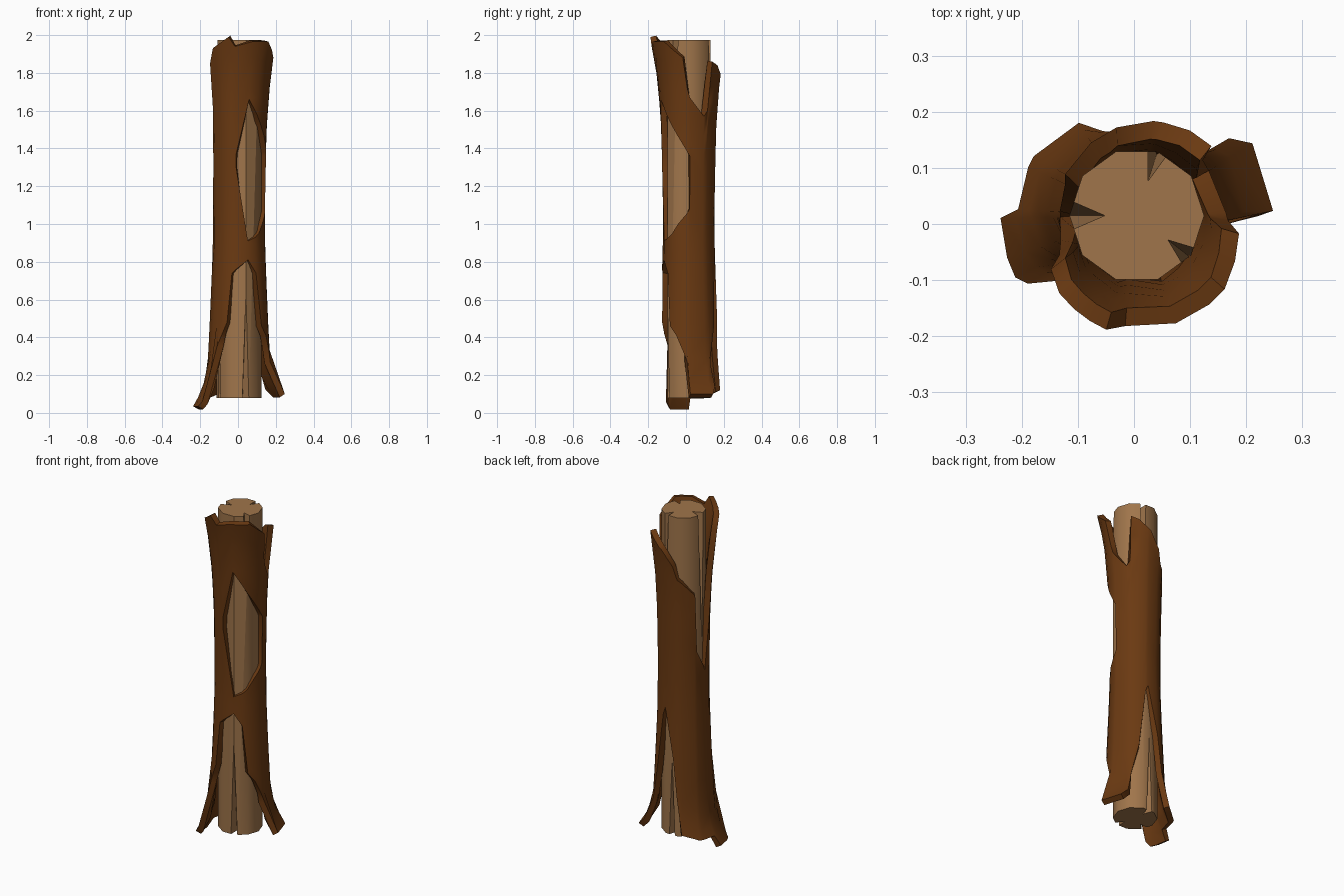
import bpy, bmesh, math
from mathutils import Vector

if "Cube" in bpy.data.objects:
    bpy.data.objects.remove(bpy.data.objects["Cube"])

CX, CY = 0.005, 0.015


def material(name, rgb):
    m = bpy.data.materials.new(name)
    m.diffuse_color = (*rgb, 1)
    m.use_nodes = True
    m.node_tree.nodes["Principled BSDF"].inputs["Base Color"].default_value = m.diffuse_color
    return m


bark_mat = material("brown bark", (0.147, 0.042, 0.006))
wood_mat = material("bare wood", (0.35, 0.178, 0.07))


def polar(deg, r, z):
    a = math.radians(deg)
    return Vector((CX + r * math.cos(a), CY + r * math.sin(a), z))


def make(name, bm, mat):
    me = bpy.data.meshes.new(name)
    bm.normal_update()
    bm.to_mesh(me)
    bm.free()
    me.materials.append(mat)
    ob = bpy.data.objects.new(name, me)
    bpy.context.collection.objects.link(ob)
    return ob


def activate(ob):
    bpy.ops.object.select_all(action='DESELECT')
    ob.select_set(True)
    bpy.context.view_layer.objects.active = ob


# bare wood core, ten-sided
bm = bmesh.new()
rings = [[bm.verts.new(polar(36 * i, 0.12, z)) for i in range(10)] for z in (0.08, 1.975)]
for i in range(10):
    j = (i + 1) % 10
    bm.faces.new((rings[0][i], rings[0][j], rings[1][j], rings[1][i]))
bm.faces.new(rings[1])
bm.faces.new(rings[0][::-1])
core = make("wood_core", bm, wood_mat)

# tapering cracks cut into both ends: angle, tip radius, half width, end z, far z
cracks = [(72, 0.062, 0.024, 2.0, 1.45), (180, 0.055, 0.034, 2.0, 1.2),
          (-38, 0.068, 0.026, 2.0, 1.5), (288, 0.06, 0.026, 0.05, 0.65),
          (92, 0.06, 0.026, 0.05, 0.6), (205, 0.065, 0.026, 0.05, 0.5)]
for deg, tip, half, z0, z1 in cracks:
    w = math.degrees(half / 0.135)
    bm = bmesh.new()
    for p in (polar(deg, tip, z0), polar(deg - w, 0.14, z0),
              polar(deg + w, 0.14, z0), polar(deg, 0.122, z1)):
        bm.verts.new(p)
    bmesh.ops.convex_hull(bm, input=bm.verts)
    bmesh.ops.recalc_face_normals(bm, faces=bm.faces)
    cutter = make("crack_cutter", bm, wood_mat)
    cutter.hide_render = True
    activate(core)
    mod = core.modifiers.new("crack", 'BOOLEAN')
    mod.operation = 'DIFFERENCE'
    mod.solver = 'EXACT'
    mod.object = cutter
    bpy.ops.object.modifier_apply(modifier=mod.name)
    bpy.data.objects.remove(cutter)

# bark radius by height: flared roots, narrow middle, flared top
PROFILE = [(0.035, 0.243), (0.12, 0.195), (0.25, 0.166), (0.45, 0.156), (0.8, 0.141),
           (1.0, 0.136), (1.5, 0.146), (1.75, 0.165), (1.9, 0.188), (2.0, 0.213)]


def radius(z):
    if z <= PROFILE[0][0]:
        return PROFILE[0][1]
    for (a, ra), (b, rb) in zip(PROFILE, PROFILE[1:]):
        if z <= b:
            return ra + (rb - ra) * (z - a) / (b - a)
    return PROFILE[-1][1]


# ragged bark edges: angle, bottom z, top z
COLS = [(2, .10, 1.67), (32, .10, 1.57), (40, .14, 1.60), (43, .27, 1.86), (58, .45, 1.84),
        (74, .80, 1.80), (80, .84, 1.79), (103, .55, 1.70), (112, .32, 1.62), (122, .12, 1.60),
        (150, .09, 1.52), (156, .09, 1.18), (177, .09, 1.08), (181, .035, 1.05),
        (198, .035, 1.33), (207, .035, 1.62), (212, .06, 1.85), (225, .36, 1.93),
        (236, .42, 1.95), (246, .48, 1.97), (255, .74, 1.99), (264, .76, 1.94),
        (290, .81, 1.965), (309, .74, 1.965), (320, .46, 1.965), (335, .41, 1.92),
        (350, .32, 1.88), (357, .27, 1.72)]
# hole in the bark: angle -> lower and upper z
HOLE = {264: (1.30, 1.37), 290: (.91, 1.66), 309: (.93, 1.58), 320: (.95, 1.53),
        335: (1.0, 1.47), 350: (1.04, 1.41), 357: (1.06, 1.38), 2: (1.08, 1.36)}
LOW, MID, UP = 6, 1, 4

bm = bmesh.new()
grid = []
for deg, b, t in COLS:
    lo, hi = HOLE.get(deg, (b + .55 * (t - b), b + .72 * (t - b)))
    zs = [b + (lo - b) * (k / LOW) ** 1.4 for k in range(LOW)]
    zs += [lo]
    zs += [hi + (t - hi) * k / UP for k in range(UP + 1)]
    shift = 0.065 if deg < 42 else 0
    col = []
    for z in zs:
        drop = shift * max(0, 1 - (z - 0.1) / 0.25)
        col.append(bm.verts.new(polar(deg, radius(z - drop), z)))
    grid.append(col)
n = len(COLS)
for i in range(n):
    j = (i + 1) % n
    in_hole = COLS[i][0] in HOLE and COLS[j][0] in HOLE
    for k in range(len(grid[0]) - 1):
        if not (in_hole and k == LOW):
            bm.faces.new((grid[i][k], grid[j][k], grid[j][k + 1], grid[i][k + 1]))
bark = make("bark_shell", bm, bark_mat)
activate(bark)
mod = bark.modifiers.new("thickness", 'SOLIDIFY')
mod.thickness = 0.033
mod.offset = -1
bpy.ops.object.modifier_apply(modifier=mod.name)

for ob in (core, bark):
    activate(ob)
    bpy.ops.object.shade_smooth_by_angle(angle=math.radians(40))
